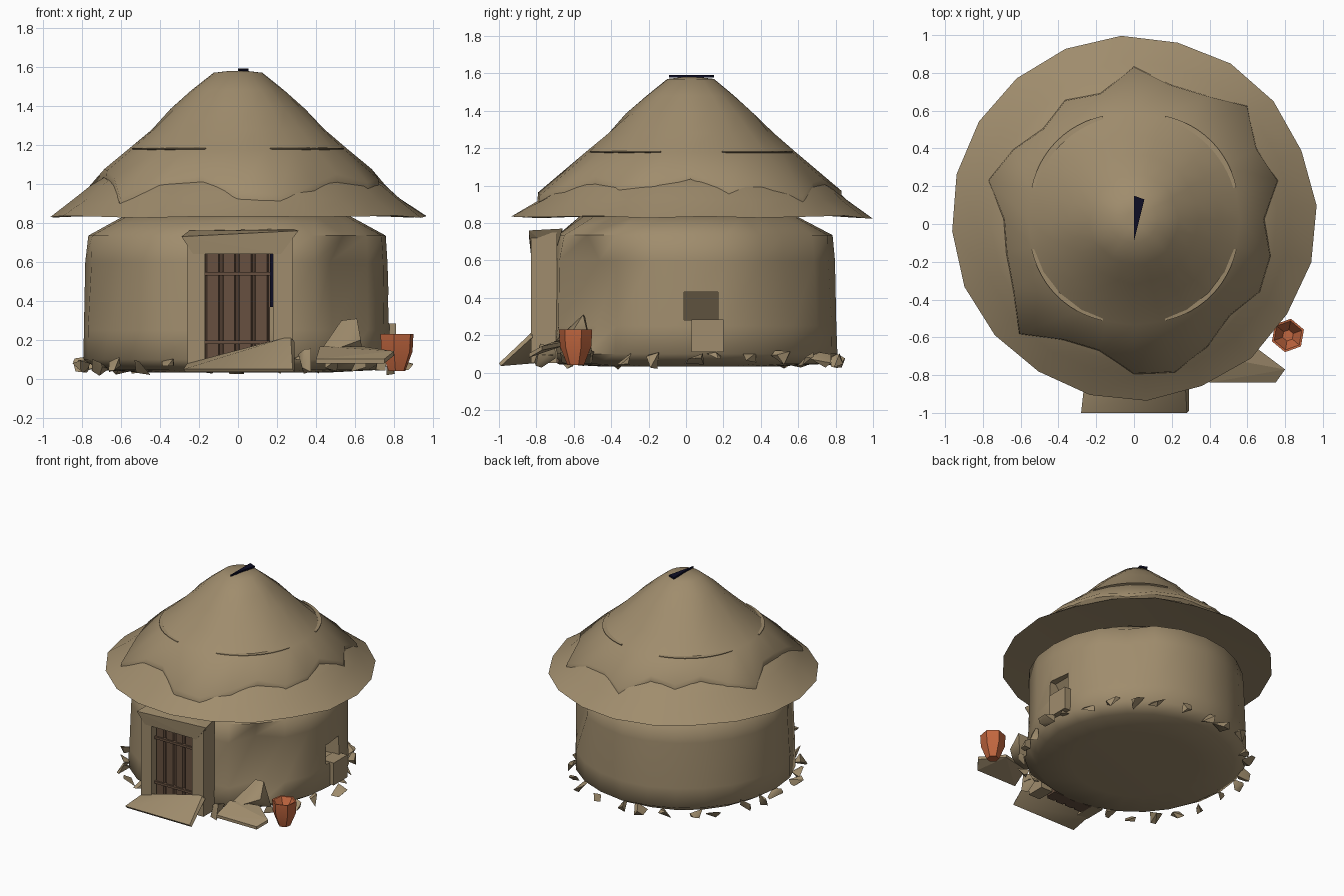
import bpy, bmesh, math, random
from mathutils import Vector

random.seed(4)
if "Cube" in bpy.data.objects:
    bpy.data.objects.remove(bpy.data.objects["Cube"])


def material(name, rgb):
    m = bpy.data.materials.new(name)
    m.use_nodes = True
    m.diffuse_color = (*rgb, 1)
    m.node_tree.nodes["Principled BSDF"].inputs["Base Color"].default_value = (*rgb, 1)
    return m


MUD = material("dry mud", (0.35, 0.265, 0.153))
WOOD = material("dark wood", (0.135, 0.08, 0.05))
CLAY = material("terracotta", (0.54, 0.135, 0.05))
INK = material("dark navy", (0.004, 0.004, 0.018))


def finish(bm, name, mat, angle=None):
    bmesh.ops.recalc_face_normals(bm, faces=bm.faces[:])
    me = bpy.data.meshes.new(name)
    bm.to_mesh(me)
    bm.free()
    me.materials.append(mat)
    ob = bpy.data.objects.new(name, me)
    bpy.context.collection.objects.link(ob)
    if angle:
        bpy.ops.object.select_all(action="DESELECT")
        ob.select_set(True)
        bpy.context.view_layer.objects.active = ob
        bpy.ops.object.shade_smooth_by_angle(angle=math.radians(angle))
    return ob


def lathe(name, profile, sides, mat, angle=None, centre=(0, 0), shape=None, turn=0):
    """Capped solid of revolution; shape(ring, index, r, z) may bend each point."""
    bm = bmesh.new()
    rings = []
    for k, (r, z) in enumerate(profile):
        ring = []
        for i in range(sides):
            a = math.tau * i / sides + math.radians(turn)
            rr, zz = shape(k, i, r, z) if shape else (r, z)
            ring.append(bm.verts.new((centre[0] + rr * math.cos(a), centre[1] + rr * math.sin(a), zz)))
        rings.append(ring)
    for low, high in zip(rings, rings[1:]):
        for i in range(sides):
            j = (i + 1) % sides
            bm.faces.new((low[i], low[j], high[j], high[i]))
    bm.faces.new(rings[0])
    bm.faces.new(rings[-1])
    return finish(bm, name, mat, angle)


def hull(name, points, mat, angle=None):
    bm = bmesh.new()
    verts = [bm.verts.new(p) for p in points]
    res = bmesh.ops.convex_hull(bm, input=verts)
    spare = [v for v in res["geom_interior"] if isinstance(v, bmesh.types.BMVert)]
    bmesh.ops.delete(bm, geom=spare, context="VERTS")
    return finish(bm, name, mat, angle)


def box(name, x, y, z, mat):
    return hull(name, [(a, b, c) for a in x for b in y for c in z], mat)


def rock(name, centre, size, count=7):
    pts = []
    for _ in range(count):
        d = Vector([random.uniform(-1, 1) for _ in range(3)]).normalized()
        pts.append([c + s * v for c, s, v in zip(centre, size, d)])
    hull(name, pts, MUD, 50)


# Round mud wall with hollows behind the door, beside it and towards the back
HOLLOWS = {21: 0.1, 20: -0.02, 22: 0.01, 14: 0.03}
DOORWAY = {17: 0.04, 18: 0.08, 19: 0.04}


def wall_shape(k, i, r, z):
    rr = r * random.uniform(0.992, 1.006)
    if k in (3, 4):
        rr -= HOLLOWS.get(i, 0)
    if 1 < k < 6:
        rr -= DOORWAY.get(i, 0)
    if i == 3 and 3 < k < 6:
        rr -= 0.06
    return rr, z


wall = lathe("wall", [(0.45, 0.032), (0.7, 0.045), (0.79, 0.1), (0.787, 0.25), (0.777, 0.6),
                      (0.766, 0.735), (0.58, 0.835)],
             24, MUD, 70, centre=(-0.005, 0.015), shape=wall_shape)

# Window niche with a sloping back, and a block below it
cutter = hull("window_cutter", [(x, y, z) for y in (-0.01, 0.17)
                                for x, z in ((0.6, 0.28), (0.72, 0.43), (0.95, 0.43), (0.95, 0.28))], MUD)
cutter.hide_render = True
cutter.hide_set(True)
cut = wall.modifiers.new("window", "BOOLEAN")
cut.operation = "DIFFERENCE"
cut.solver = "EXACT"
cut.object = cutter
box("window_block", (0.7, 0.81), (0.03, 0.2), (0.11, 0.285), MUD)


# Thatched roof: wide skirt below a ragged upper layer
def line_z(r):
    return 0.83 + (0.96 - r) * 0.864


def skirt_shape(k, i, r, z):
    if k == 1:
        return r * random.uniform(0.995, 1.01), z + random.uniform(-0.005, 0.01)
    return r, z + (random.uniform(-0.012, 0.012) if k == 2 else 0)


lathe("roof_skirt", [(0.56, 0.87), (0.96, 0.83), (0.83, 0.925), (0.76, 0.99), (0.66, 1.05), (0.5, 1.1)],
      20, MUD, 60, centre=(0, 0.03), shape=skirt_shape, turn=4)

EDGE = [0.7, 0.8, 0.76, 0.86, 0.77, 0.75, 0.82, 0.7, 0.74, 0.69, 0.75, 0.81,
        0.7, 0.71, 0.75, 0.87, 0.75, 0.73, 0.83, 0.85, 0.79, 0.73, 0.78, 0.76]


def cap_shape(k, i, r, z):
    if k == 1:
        return EDGE[i] - 0.01, line_z(EDGE[i]) - 0.02
    if k == 2:
        return EDGE[i] - 0.015, line_z(EDGE[i]) + 0.022
    wobble = random.uniform(0.97, 1.03) if 3 < k < 7 else 1
    return r * wobble, z


lathe("roof_upper_layer", [(0.5, 1.08), (0.75, 1.0), (0.72, 1.04), (0.56, 1.18),
                           (0.445, 1.28), (0.34, 1.385), (0.235, 1.48), (0.125, 1.57), (0.04, 1.58)],
      24, MUD, 75, centre=(0, 0.025), shape=cap_shape)

# Thin binding arcs around the thatch
for n in range(4):
    bm = bmesh.new()
    rows = []
    for s in range(13):
        a = math.radians(n * 90 + 17 + s * 56 / 12)
        w = 0.012 * math.sin(math.pi * s / 12) + 0.002
        rows.append([bm.verts.new((r * math.cos(a), 0.03 + r * math.sin(a), z))
                     for r, z in ((0.55, 1.186), (0.565 + w, 1.183), (0.565 + w, 1.179), (0.55, 1.17))])
    for p, q in zip(rows, rows[1:]):
        for j in range(4):
            bm.faces.new((p[j], p[(j + 1) % 4], q[(j + 1) % 4], q[j]))
    bm.faces.new(rows[0])
    bm.faces.new(rows[-1])
    finish(bm, f"binding_arc_{n}", MUD, 40)

# Dark sliver on the roof peak
hull("peak_sliver", [(x, y, z) for x, y in ((0, -0.09), (0, 0.15), (0.055, 0.13)) for z in (1.578, 1.592)], INK)

# Door frame
for name, x0, x1, back, top in (("left", -0.26, -0.17, -0.66, 0.73), ("right", 0.18, 0.28, -0.69, 0.75)):
    box(f"door_post_{name}", (x0, x1), (-0.83, back), (0.05, top), MUD)
hull("door_lintel", [(-0.29, -0.84, 0.73), (0.31, -0.84, 0.76), (-0.23, -0.83, 0.64), (0.22, -0.83, 0.64),
                     (-0.25, -0.66, 0.76), (0.28, -0.66, 0.77), (-0.23, -0.7, 0.64), (0.22, -0.7, 0.64)], MUD)

# Plank door with two cross bars and a dark gap
box("door_back", (-0.17, 0.165), (-0.765, -0.68), (0.05, 0.65), WOOD)
box("door_gap", (0.165, 0.18), (-0.79, -0.68), (0.37, 0.65), INK)
for n in range(4):
    x = -0.168 + n * 0.083
    t = random.uniform(0.005, 0.015)
    hull(f"door_plank_{n}", [(x + e, y, z) for z, a, b in ((0.05, 0, 0.078), (0.35, t, 0.073), (0.65, 0, 0.078))
                             for e, y in ((a, -0.76), (b, -0.76), (a + 0.01, -0.782), (b - 0.01, -0.782))], WOOD, 50)
for n, z in enumerate((0.18, 0.53)):
    box(f"door_bar_{n}", (-0.17, 0.165), (-0.795, -0.77), (z, z + 0.018), WOOD)

# Tilted doorstep slab
hull("doorstep", [(-0.28, -1, 0.05), (0.28, -1, 0.05), (0.27, -0.82, 0.22), (-0.26, -0.82, 0.08),
                  (-0.27, -0.99, 0.035), (0.29, -0.99, 0.035), (0.29, -0.82, 0.19), (-0.25, -0.81, 0.05)], MUD, 45)

# Tilted stone slab and leaning boulders beside the door
hull("stone_slab", [(x, y, z + t) for x, y, z in ((0.4, -0.84, 0.09), (0.75, -0.84, 0.09), (0.8, -0.77, 0.13),
                                                  (0.64, -0.65, 0.155), (0.42, -0.7, 0.155))
                    for t in (-0.01, 0.012)], MUD)
hull("leaning_boulder", [(0.42, -0.69, 0.14), (0.52, -0.71, 0.16), (0.63, -0.62, 0.2), (0.61, -0.55, 0.31),
                         (0.5, -0.62, 0.22), (0.46, -0.5, 0.1), (0.64, -0.5, 0.1), (0.53, -0.54, 0.3)], MUD, 60)
rock("small_boulder", (0.36, -0.76, 0.09), (0.06, 0.07, 0.07), 9)

# Terracotta pot with a hollow mouth
lathe("pot", [(0.045, 0.04), (0.085, 0.14), (0.09, 0.23), (0.078, 0.228), (0.03, 0.15)],
      6, CLAY, 50, centre=(0.815, -0.59), turn=20)

# Shards of stone scattered round the base
for n in range(28):
    a = math.tau * (n + random.uniform(-0.25, 0.25)) / 28
    if abs(a - 1.5 * math.pi) < 0.3:
        continue
    r = random.uniform(0.79, 0.84)
    s = random.uniform(0.05, 0.07)
    rock(f"stone_{n}", (r * math.cos(a), r * math.sin(a), 0.06 + random.uniform(0, 0.02)), (s, s, 0.05), 6)
